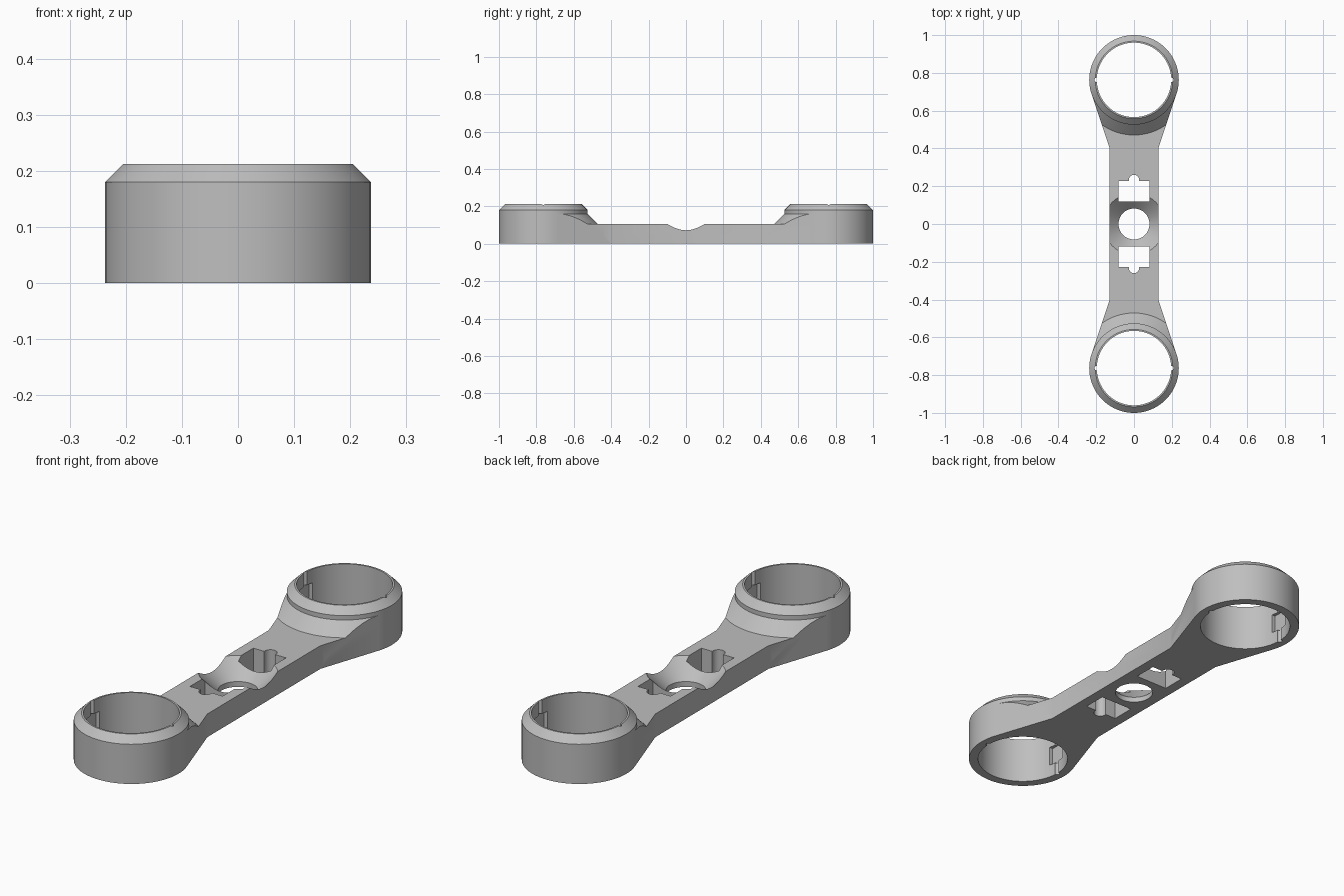
import bpy
import bmesh
import math
from mathutils import Vector

cube = bpy.data.objects.get("Cube")
if cube:
    bpy.data.objects.remove(cube, do_unlink=True)

RING_Y, RING_R, HOLE_R = 0.763, 0.237, 0.197
HEIGHT, BAR_Z, BAR_X, BAR_END = 0.212, 0.105, 0.13, 0.405

gray = bpy.data.materials.new("light_gray")
gray.use_nodes = True
gray.diffuse_color = (0.52, 0.52, 0.52, 1)
gray.node_tree.nodes["Principled BSDF"].inputs["Base Color"].default_value = gray.diffuse_color


def finish(bm, name):
    bmesh.ops.recalc_face_normals(bm, faces=bm.faces)
    mesh = bpy.data.meshes.new(name)
    bm.to_mesh(mesh)
    bm.free()
    mesh.materials.append(gray)
    obj = bpy.data.objects.new(name, mesh)
    bpy.context.collection.objects.link(obj)
    return obj


def prism(name, outline, z0, z1):
    bm = bmesh.new()
    base = bm.faces.new([bm.verts.new((x, y, z0)) for x, y in outline])
    top = bmesh.ops.extrude_face_region(bm, geom=[base])["geom"]
    verts = [v for v in top if isinstance(v, bmesh.types.BMVert)]
    bmesh.ops.translate(bm, verts=verts, vec=(0, 0, z1 - z0))
    return finish(bm, name)


def box(name, x0, x1, y0, y1, z0, z1):
    return prism(name, [(x0, y0), (x1, y0), (x1, y1), (x0, y1)], z0, z1)


def turned(name, profile, x=0, y=0, sides=96):
    """Solid of revolution from (radius, height) pairs."""
    bm = bmesh.new()
    rows = []
    for r, z in profile:
        rows.append([bm.verts.new((x + r * math.cos(math.tau * i / sides),
                                   y + r * math.sin(math.tau * i / sides), z))
                     for i in range(sides)])
    for low, high in zip(rows, rows[1:]):
        for i in range(sides):
            j = (i + 1) % sides
            bm.faces.new((low[i], low[j], high[j], high[i]))
    bm.faces.new(rows[0])
    bm.faces.new(rows[-1])
    return finish(bm, name)


def boolean(target, tool, operation):
    mod = target.modifiers.new(operation.lower(), "BOOLEAN")
    mod.operation, mod.solver, mod.object = operation, "EXACT", tool
    bpy.context.view_layer.update()
    bpy.context.view_layer.objects.active = target
    bpy.ops.object.modifier_apply(modifier=mod.name)
    bpy.data.objects.remove(tool, do_unlink=True)


# Point where the flared arm side runs tangent into the ring
corner = Vector((BAR_X, BAR_END - RING_Y))
angle = math.atan2(corner.y, corner.x) + math.acos(RING_R / corner.length)
tx, ty = RING_R * math.cos(angle), RING_Y + RING_R * math.sin(angle)

# Flat arm with flared ends
right_side = [(tx, -ty), (BAR_X, -BAR_END), (BAR_X, BAR_END), (tx, ty)]
outline = right_side + [(-x, y) for x, y in reversed(right_side)]
bracket = prism("double_ring_bracket", outline, 0, BAR_Z)

for s in (-1, 1):
    # Sloped skirt between arm and ring
    flare = [(BAR_X, s * BAR_END), (tx, s * ty), (-tx, s * ty), (-BAR_X, s * BAR_END)]
    skirt = prism("skirt", flare, 0, HEIGHT - 0.05)
    cone = turned("skirt_cone", [(RING_R + 0.16, 0), (RING_R, 0.16)], y=s * RING_Y)
    boolean(skirt, cone, "INTERSECT")
    boolean(bracket, skirt, "UNION")
    # Chamfered ring body
    ring = turned("ring", [(RING_R, 0), (RING_R, 0.18), (0.205, HEIGHT)], y=s * RING_Y)
    boolean(bracket, ring, "UNION")

for s in (-1, 1):
    # Ring bore
    boolean(bracket, turned("bore", [(HOLE_R, -0.1), (HOLE_R, 0.4)], y=s * RING_Y), "DIFFERENCE")
    for side in (-1, 1):
        # Narrow key groove and wider pocket in the bore wall
        groove = turned("groove", [(0.012, -0.1), (0.012, 0.4)], side * HOLE_R, s * RING_Y, 24)
        boolean(bracket, groove, "DIFFERENCE")
        xs = sorted((side * 0.17, side * 0.21))
        pocket = box("pocket", *xs, s * RING_Y - 0.045, s * RING_Y + 0.045, 0.06, 0.15)
        boolean(bracket, pocket, "DIFFERENCE")
    # Rectangular slot with a round relief
    ys = sorted((s * 0.12, s * 0.227))
    boolean(bracket, box("slot", -0.082, 0.082, *ys, -0.1, 0.4), "DIFFERENCE")
    relief = turned("relief", [(0.028, -0.1), (0.028, 0.4)], y=s * 0.232, sides=32)
    boolean(bracket, relief, "DIFFERENCE")

# Central countersunk hole
sink = turned("countersink", [(0.082, -0.1), (0.082, 0.024), (0.263, 0.205)])
boolean(bracket, sink, "DIFFERENCE")

bpy.ops.object.select_all(action="DESELECT")
bracket.select_set(True)
bpy.context.view_layer.objects.active = bracket
bpy.ops.object.shade_smooth_by_angle(angle=math.radians(25))
